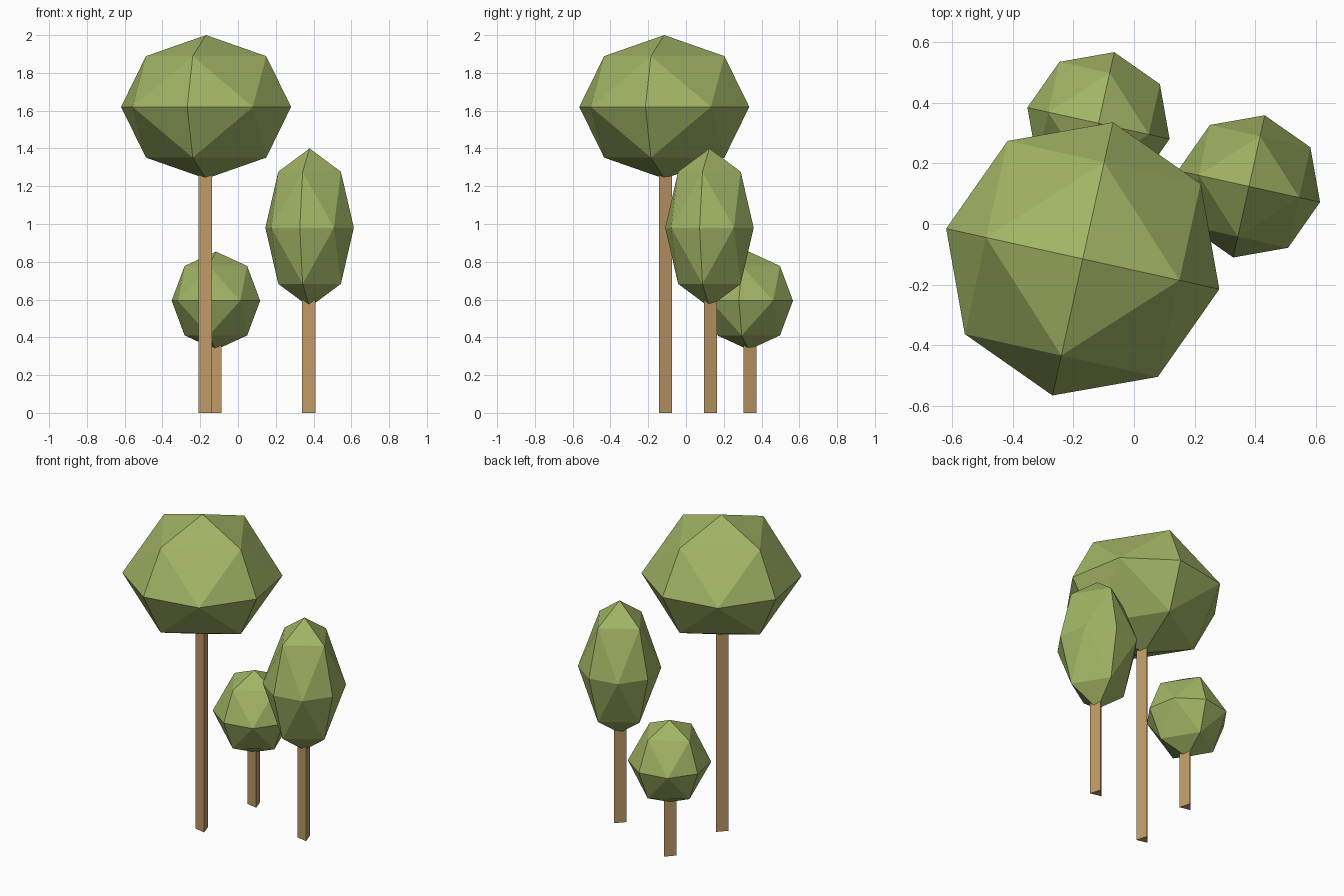
import bpy, bmesh, math
from mathutils import Matrix, Vector

if "Cube" in bpy.data.objects:
    bpy.data.objects.remove(bpy.data.objects["Cube"])

TURN = Matrix.Rotation(math.radians(-12.5), 4, 'Z')


def material(name, rgb):
    m = bpy.data.materials.new(name)
    m.diffuse_color = (*rgb, 1)
    m.use_nodes = True
    m.node_tree.nodes["Principled BSDF"].inputs["Base Color"].default_value = m.diffuse_color
    return m


LEAF = material("leaf green", (0.36, 0.46, 0.13))
BARK = material("bark brown", (0.52, 0.32, 0.135))


def finish(bm, name, mat, location):
    bmesh.ops.recalc_face_normals(bm, faces=bm.faces)
    mesh = bpy.data.meshes.new(name)
    bm.to_mesh(mesh)
    bm.free()
    mesh.materials.append(mat)
    obj = bpy.data.objects.new(name, mesh)
    obj.location = location
    bpy.context.collection.objects.link(obj)


# Crown: octahedron subdivided once, pushed to a sphere and stretched
def crown(name, x, y, z, radius, half_height):
    bm = bmesh.new()
    for axis in range(3):
        for sign in (-1, 1):
            v = Vector((0, 0, 0))
            v[axis] = sign
            bm.verts.new(v)
    bmesh.ops.convex_hull(bm, input=bm.verts)
    bmesh.ops.subdivide_edges(bm, edges=bm.edges[:], cuts=1, use_grid_fill=True)
    for v in bm.verts:
        v.co.normalize()
    bm.transform(TURN @ Matrix.Diagonal((radius, radius, half_height, 1)))
    finish(bm, name, LEAF, (x, y, z))


# Trunk: three-sided prism standing on the ground
def trunk(name, x, y, height):
    bm = bmesh.new()
    ring = [bm.verts.new((0.042 * math.cos(a), 0.042 * math.sin(a), 0))
            for a in (math.pi / 2 + i * math.tau / 3 for i in range(3))]
    base = bm.faces.new(ring)
    top = bmesh.ops.extrude_face_region(bm, geom=[base], use_keep_orig=True)["geom"]
    for v in top:
        if isinstance(v, bmesh.types.BMVert):
            v.co.z = height
    bm.transform(TURN)
    finish(bm, name, BARK, (x, y, 0))


# Three trees: x, y, crown centre height, crown radius, crown half height
TREES = {
    "tall": (-0.169, -0.115, 1.62, 0.461, 0.38),
    "oval": (0.379, 0.124, 0.98, 0.24, 0.42),
    "small": (-0.117, 0.332, 0.594, 0.24, 0.26),
}
for name, (x, y, z, r, h) in TREES.items():
    crown(name + "_tree_crown", x, y, z, r, h)
    trunk(name + "_tree_trunk", x, y, z - h + 0.05)
